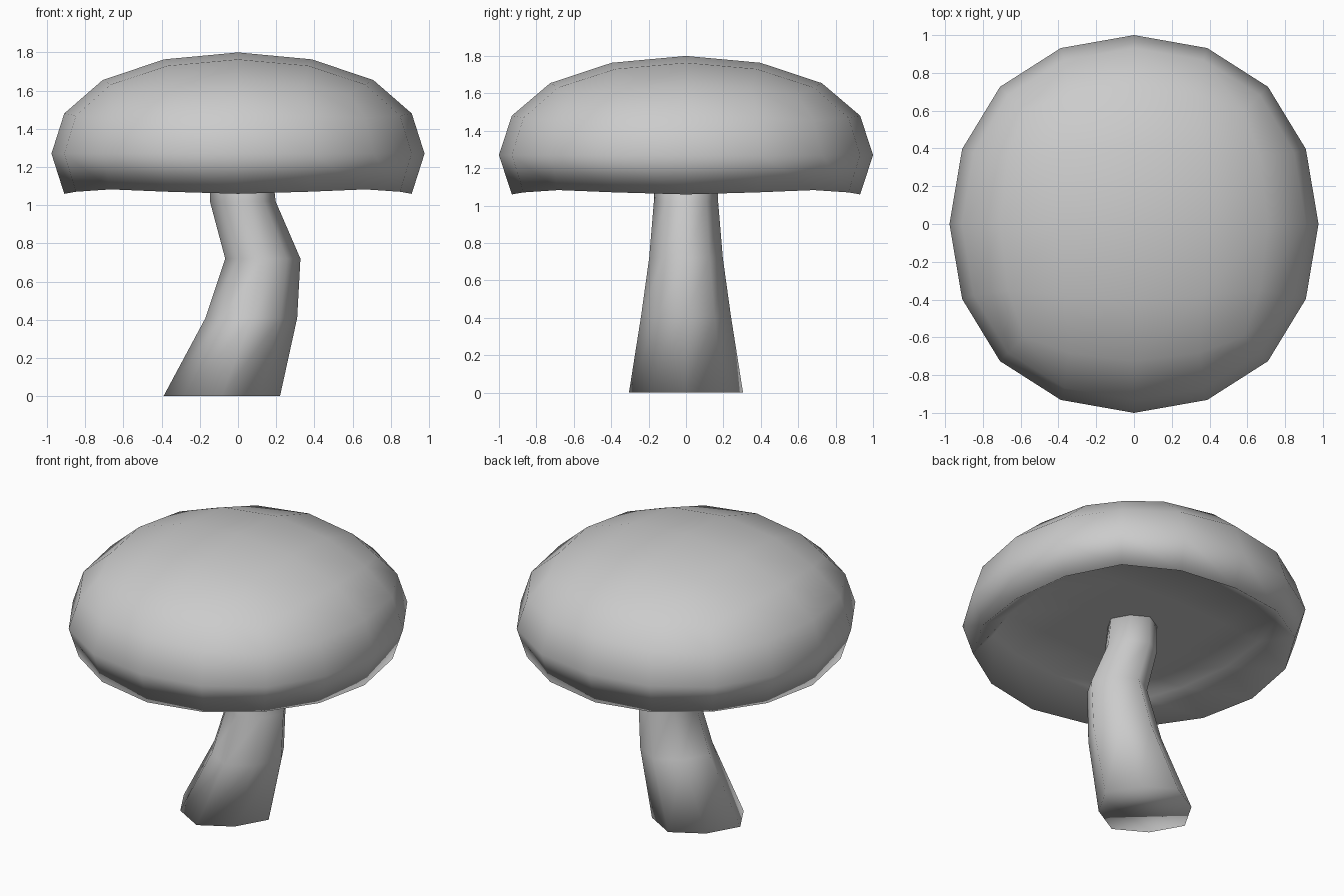
import bpy, bmesh, math

if "Cube" in bpy.data.objects:
    bpy.data.objects.remove(bpy.data.objects["Cube"])

# Cap: subdivided cube, squashed, with the underside pushed up into a hollow
bpy.ops.mesh.primitive_cube_add(size=2)
cap = bpy.context.object
cap.name = "mushroom_cap"
sub = cap.modifiers.new("round", 'SUBSURF')
sub.levels = 2
bpy.ops.object.modifier_apply(modifier=sub.name)
verts = cap.data.vertices
reach = max(v.co.z for v in verts)
for v in verts:
    x, y, z = v.co / reach
    height = 1.20 if z < -0.5 else 1.27 + 0.53 * z
    v.co = (0.977 * x, y, height)
cap.data.polygons.foreach_set("use_smooth", [True] * len(cap.data.polygons))
cap.data.update()

# Stem: bent, tapering eight-sided tube; each ring is (z, centre x, radius)
RINGS = [(0, -0.085, 0.305), (0.41, 0.07, 0.24), (0.72, 0.13, 0.197),
         (1.02, 0.025, 0.172), (1.26, 0.01, 0.16)]
bm = bmesh.new()
loops = []
for z, cx, r in RINGS:
    ring = []
    for i in range(8):
        a = i * math.pi / 4
        rr = r * (0.9 if i % 2 else 1.0)
        ring.append(bm.verts.new((cx + rr * math.cos(a), rr * math.sin(a), z)))
    loops.append(ring)
for lo, hi in zip(loops, loops[1:]):
    for i in range(8):
        j = (i + 1) % 8
        bm.faces.new((lo[i], lo[j], hi[j], hi[i]))
bm.faces.new(loops[0][::-1])
bm.faces.new(loops[-1])
for f in bm.faces:
    f.smooth = True
mesh = bpy.data.meshes.new("mushroom_stem")
bm.to_mesh(mesh)
bm.free()
stem = bpy.data.objects.new("mushroom_stem", mesh)
bpy.context.collection.objects.link(stem)
